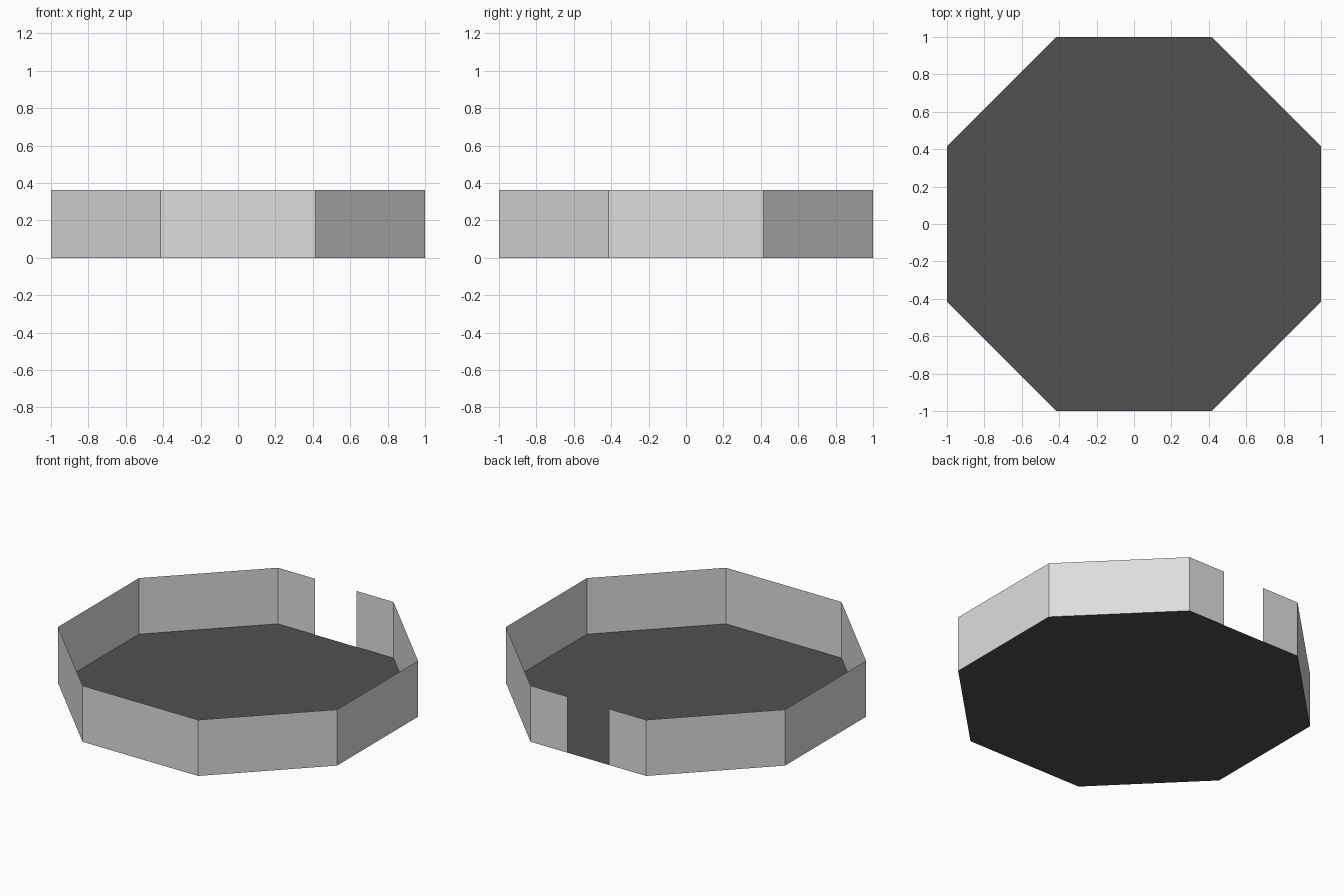
import bpy, bmesh, math

if "Cube" in bpy.data.objects:
    bpy.data.objects.remove(bpy.data.objects["Cube"])

APOTHEM, HEIGHT, GAP = 1.0, 0.363, 0.15
R = APOTHEM / math.cos(math.pi / 8)


def material(name, v):
    m = bpy.data.materials.new(name)
    m.diffuse_color = (v, v, v, 1)
    m.use_nodes = True
    m.node_tree.nodes["Principled BSDF"].inputs["Base Color"].default_value = m.diffuse_color
    return m


def make_object(name, bm, mat):
    me = bpy.data.meshes.new(name)
    bm.to_mesh(me)
    bm.free()
    me.materials.append(mat)
    ob = bpy.data.objects.new(name, me)
    bpy.context.collection.objects.link(ob)
    return ob


# Octagon corners, counter-clockwise, starting at the right end of the back side
corners = [(R * math.cos(math.radians(67.5 + 45 * i)),
            R * math.sin(math.radians(67.5 + 45 * i))) for i in range(8)]

# Floor: one flat octagon
bm = bmesh.new()
bm.faces.new([bm.verts.new((x, y, 0)) for x, y in corners])
make_object("floor", bm, material("dark grey", 0.083))

# Wall: thin sheet around the octagon, open in the middle of the back side
path = [(-GAP, APOTHEM)] + corners[1:] + [corners[0], (GAP, APOTHEM)]
bm = bmesh.new()
low = [bm.verts.new((x, y, 0)) for x, y in path]
high = [bm.verts.new((x, y, HEIGHT)) for x, y in path]
for i in range(len(path) - 1):
    bm.faces.new((low[i], low[i + 1], high[i + 1], high[i]))
make_object("wall", bm, material("light grey", 0.73))
